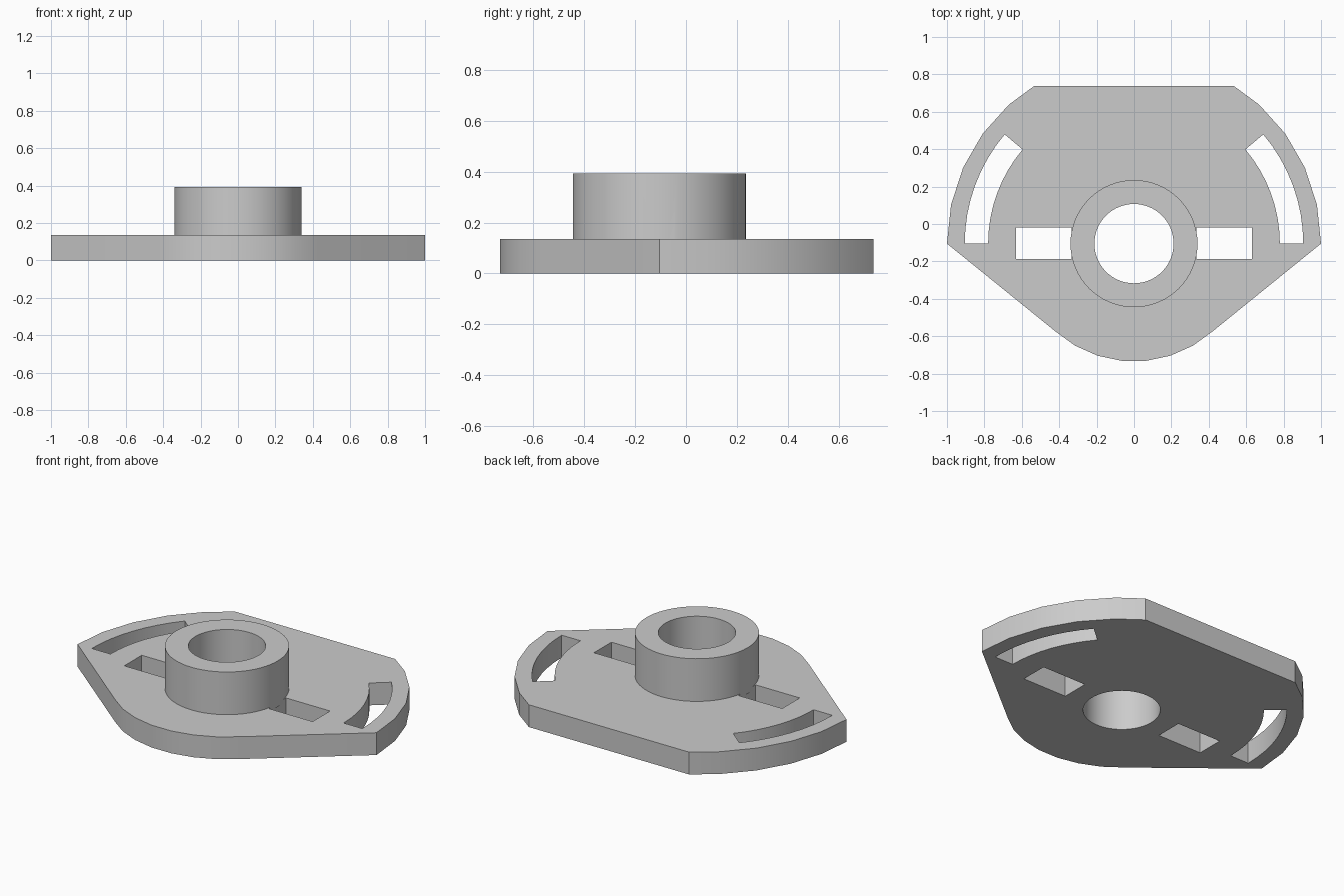
import bpy
import bmesh
from math import sin, cos, radians

if "Cube" in bpy.data.objects:
    bpy.data.objects.remove(bpy.data.objects["Cube"])

CY = -0.105          # y of the bore axis
PLATE_TOP = 0.135
HUB_TOP = 0.393

grey = bpy.data.materials.new("plain_grey")
grey.use_nodes = True
colour = (0.6, 0.6, 0.6, 1)
grey.diffuse_color = colour
grey.node_tree.nodes["Principled BSDF"].inputs["Base Color"].default_value = colour


def polar(radius, degrees):
    a = radians(degrees)
    return (radius * cos(a), CY + radius * sin(a))


def prism(name, outline, z0, z1):
    """Extrude a counter-clockwise outline from z0 up to z1."""
    bm = bmesh.new()
    base = bm.faces.new([bm.verts.new((x, y, z0)) for x, y in outline])
    top = bmesh.ops.extrude_face_region(bm, geom=[base], use_keep_orig=True)
    verts = [v for v in top["geom"] if isinstance(v, bmesh.types.BMVert)]
    bmesh.ops.translate(bm, verts=verts, vec=(0, 0, z1 - z0))
    bmesh.ops.recalc_face_normals(bm, faces=bm.faces)
    mesh = bpy.data.meshes.new(name)
    bm.to_mesh(mesh)
    bm.free()
    mesh.materials.append(grey)
    obj = bpy.data.objects.new(name, mesh)
    bpy.context.collection.objects.link(obj)
    return obj


def circle(radius, count=64):
    return [polar(radius, 360 * i / count) for i in range(count)]


def combine(target, tool, operation):
    """Apply a boolean and remove the tool object."""
    tool.hide_render = True
    mod = target.modifiers.new(operation.lower(), "BOOLEAN")
    mod.operation = operation
    mod.solver = "EXACT"
    mod.object = tool
    bpy.context.view_layer.objects.active = target
    bpy.ops.object.modifier_apply(modifier=mod.name)
    bpy.data.objects.remove(tool)


# Plate: wide faceted arc, flat back edge, tapered sides and rounded nose
right = [polar(0.63, a) for a in (-84, -72, -60, -48)]
right += [polar(1.0, a) for a in range(0, 49, 12)] + [(0.535, 0.737)]
outline = right + [(-x, y) for x, y in reversed(right)]
plate = prism("flanged_plate", outline, 0, PLATE_TOP)

# Mirrored curved slots and rectangular windows
angles = [i * 40.2 / 8 for i in range(9)]
arc_slot = [polar(0.905, a) for a in angles] + [polar(0.78, a) for a in reversed(angles)]
window = [(0.335, -0.187), (0.63, -0.187), (0.63, -0.02), (0.335, -0.02)]
for shape in (arc_slot, window):
    for side in (1, -1):
        pts = [(side * x, y) for x, y in shape][::side]
        combine(plate, prism("slot_cutter", pts, -0.1, 0.3), "DIFFERENCE")

# Raised hub with a bore running through the plate
combine(plate, prism("hub", circle(0.34), PLATE_TOP - 0.02, HUB_TOP), "UNION")
combine(plate, prism("bore_cutter", circle(0.212), -0.1, 0.6), "DIFFERENCE")

# Smooth the curved walls, keep the corners crisp
bpy.ops.object.select_all(action="DESELECT")
plate.select_set(True)
bpy.context.view_layer.objects.active = plate
bpy.ops.object.shade_smooth_by_angle(angle=radians(30))
